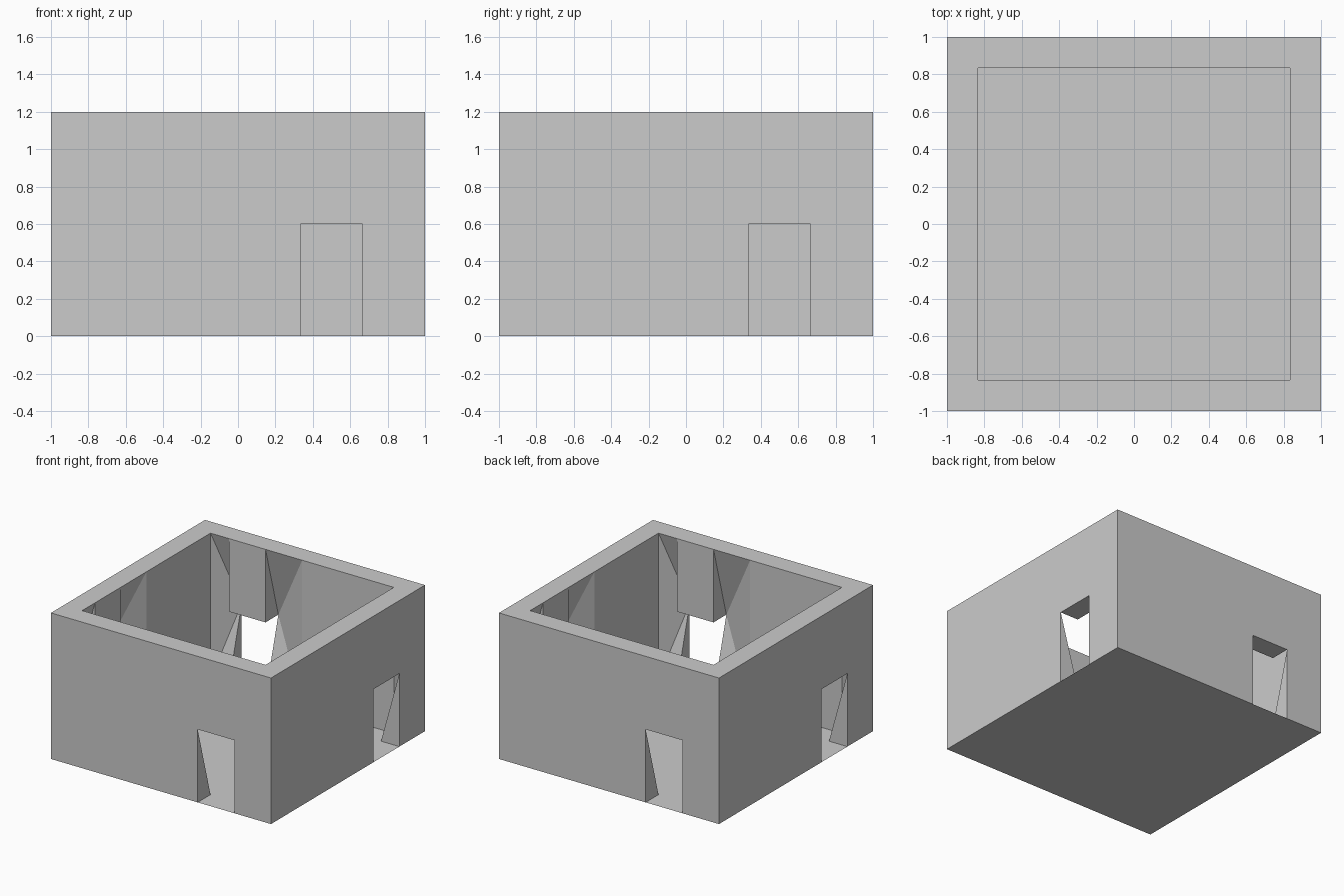
import bpy, bmesh, math
from mathutils import Matrix, Vector

if "Cube" in bpy.data.objects:
    bpy.data.objects.remove(bpy.data.objects["Cube"])

H, DOOR_H = 1.2, 0.6          # wall and door heights
A, B = 1 / 3, 2 / 3           # door opening along the wall
I = 5 / 6                     # inner face of the walls
OUT, INN = -1.0, -I


def make_object(name, bm):
    mesh = bpy.data.meshes.new(name)
    bm.to_mesh(mesh)
    bm.free()
    obj = bpy.data.objects.new(name, mesh)
    bpy.context.collection.objects.link(obj)
    return obj


def wall_faces():
    """Faces of the front wall, as lists of (x, y, z)."""
    def panel(x0, x1, y, z0, z1):
        return [(x0, y, z0), (x1, y, z0), (x1, y, z1), (x0, y, z1)]

    faces = [
        # outer skin
        [(-1, OUT, 0), (A, OUT, 0), (A, OUT, DOOR_H), (A, OUT, H), (-1, OUT, H)],
        panel(A, B, OUT, DOOR_H, H),
        [(B, OUT, 0), (1, OUT, 0), (1, OUT, H), (B, OUT, H), (B, OUT, DOOR_H)],
        # top rim
        [(-1, OUT, H), (A, OUT, H), (B, OUT, H), (1, OUT, H),
         (I, INN, H), (B, INN, H), (A, INN, H), (0, INN, H), (-I, INN, H)],
        # lintel underside and inner face
        [(A, OUT, DOOR_H), (B, OUT, DOOR_H), (B, INN, DOOR_H), (A, INN, DOOR_H)],
        panel(A, B, INN, DOOR_H, H),
        # plain half of the inner skin
        panel(-I, 0, INN, 0, H),
    ]
    # each door side: the inner skin is pinched out to the door's top corner
    for d, e in ((A, 0), (B, I)):
        pinch = (d, OUT, DOOR_H)
        faces += [
            [pinch, (d, OUT, 0), (d, INN, 0)],
            [pinch, (d, INN, DOOR_H), (d, INN, H)],
            [pinch, (e, INN, 0), (e, INN, H)],
            [pinch, (d, INN, H), (e, INN, H)],
            [pinch, (d, INN, 0), (e, INN, 0)],
        ]
    return faces


# four walls, the same wall turned about the centre
bm = bmesh.new()
for k in range(4):
    turn = Matrix.Rotation(k * math.pi / 2, 3, 'Z')
    for face in wall_faces():
        bm.faces.new([bm.verts.new(turn @ Vector(p)) for p in face])
bmesh.ops.remove_doubles(bm, verts=bm.verts, dist=1e-4)
bmesh.ops.recalc_face_normals(bm, faces=bm.faces)
make_object("walls", bm)

# floor sheet
bm = bmesh.new()
bmesh.ops.create_grid(bm, x_segments=1, y_segments=1, size=1)
make_object("floor", bm)
